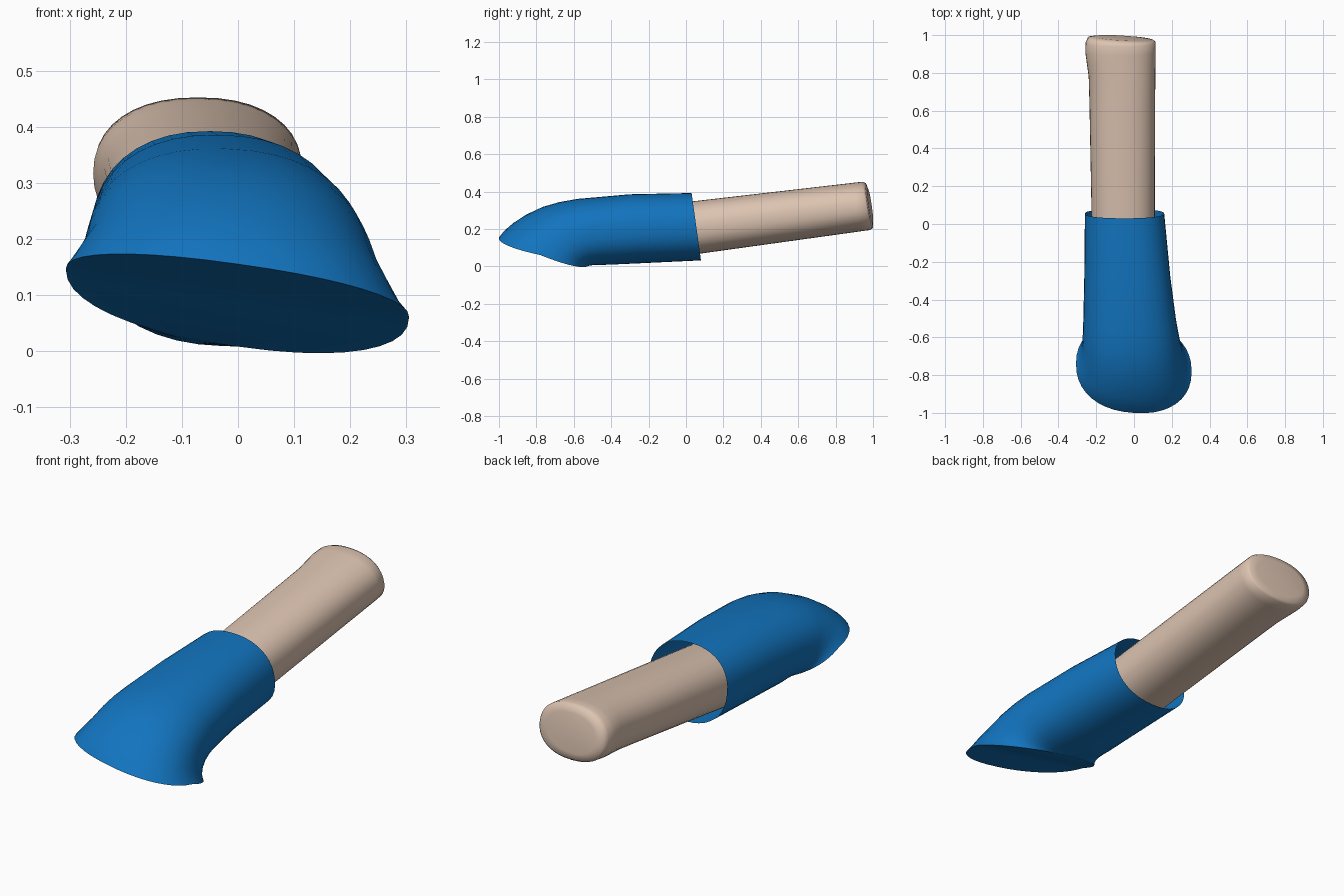
import bpy, bmesh, math

if "Cube" in bpy.data.objects:
    bpy.data.objects.remove(bpy.data.objects["Cube"])

SEG = 40


def material(name, rgb):
    m = bpy.data.materials.new(name)
    m.diffuse_color = (*rgb, 1)
    m.use_nodes = True
    m.node_tree.nodes["Principled BSDF"].inputs["Base Color"].default_value = m.diffuse_color
    return m


def ring(bm, top, bot, left, right, roll=0.0, lift=0.0, skew=0.0, n=2.25):
    """Rounded loop through a top and bottom (y, z) point and left/right x limits."""
    cx, hw = (left + right) / 2, (right - left) / 2
    verts = []
    for i in range(SEG):
        a = 2 * math.pi * i / SEG
        c = math.copysign(abs(math.cos(a)) ** (2 / n), math.cos(a))
        s = math.copysign(abs(math.sin(a)) ** (2 / n), math.sin(a))
        x = cx + hw * c
        y = (top[0] + bot[0]) / 2 + (top[0] - bot[0]) / 2 * s + skew * c
        z = (top[1] + bot[1]) / 2 + (top[1] - bot[1]) / 2 * s + roll * x
        z += lift * (1 - abs(s))
        verts.append(bm.verts.new((x, y, z)))
    return verts


def bridge(bm, rings):
    for a, b in zip(rings, rings[1:]):
        for i in range(SEG):
            j = (i + 1) % SEG
            bm.faces.new((a[i], a[j], b[j], b[i]))


def finish(bm, name, mat, angle):
    bmesh.ops.recalc_face_normals(bm, faces=bm.faces)
    me = bpy.data.meshes.new(name)
    bm.to_mesh(me)
    bm.free()
    ob = bpy.data.objects.new(name, me)
    bpy.context.collection.objects.link(ob)
    me.materials.append(mat)
    bpy.ops.object.select_all(action='DESELECT')
    ob.select_set(True)
    bpy.context.view_layer.objects.active = ob
    bpy.ops.object.shade_smooth_by_angle(angle=math.radians(angle))
    return ob


blue = material("blue cloth", (0.006, 0.175, 0.52))
tan = material("pale tan", (0.72, 0.55, 0.44))

# Blue sleeve: open at the back, its sections swing down to a flat slanted sole in front
bm = bmesh.new()
sections = [
    ((0.03, 0.392), (0.08, 0.032), -0.26, 0.16, 0.0, 0),
    ((-0.30, 0.385), (-0.25, 0.016), -0.263, 0.192, -0.01, 0),
    ((-0.58, 0.36), (-0.42, 0.008), -0.268, 0.222, -0.03, 0),
    ((-0.68, 0.342), (-0.46, 0.008), -0.270, 0.234, -0.05, 0),
    ((-0.77, 0.315), (-0.485, 0.008), -0.273, 0.245, -0.07, 0),
    ((-0.86, 0.272), (-0.50, 0.008), -0.278, 0.258, -0.09, 0.0),
    ((-0.93, 0.225), (-0.51, 0.008), -0.290, 0.275, -0.11, 0.01),
    ((-0.975, 0.185), (-0.515, 0.008), -0.300, 0.290, -0.13, 0.015),
    ((-1.0, 0.155), (-0.52, 0.008), -0.307, 0.305, -0.14, 0.022),
]
rings = [ring(bm, t, b, l, r, roll, lift, skew=-0.02 * k / 8)
         for k, (t, b, l, r, roll, lift) in enumerate(sections)]
bridge(bm, rings)
# sole in two flat halves, folded along the side-to-side crease
last, half = rings[-1], SEG // 2
bm.faces.new(last[:half + 1])
bm.faces.new(last[half:] + [last[0]])
finish(bm, "sleeve", blue, 35)

# Tan bar: slides into the sleeve, rises to the back, bulges on its left end
bm = bmesh.new()
bar = [(-0.25, -0.225, 0.11), (0.05, -0.225, 0.11), (0.62, -0.236, 0.112),
       (0.76, -0.240, 0.113), (0.83, -0.250, 0.114), (0.89, -0.258, 0.115),
       (0.94, -0.256, 0.114)]
rings = []
for y, l, r in bar:
    rings.append(ring(bm, (y, 0.347 + 0.1155 * (y - 0.03)),
                      (y + 0.045, 0.068 + 0.139 * (y - 0.03)), l, r))
# slightly rounded end
rings.append(ring(bm, (0.960, 0.446), (0.997, 0.204), -0.245, 0.104, skew=-0.008))
rings.append(ring(bm, (0.972, 0.415), (0.998, 0.235), -0.205, 0.064, skew=-0.008))
bridge(bm, rings)
bm.faces.new(rings[0])
bm.faces.new(rings[-1])
finish(bm, "inner_bar", tan, 60)
